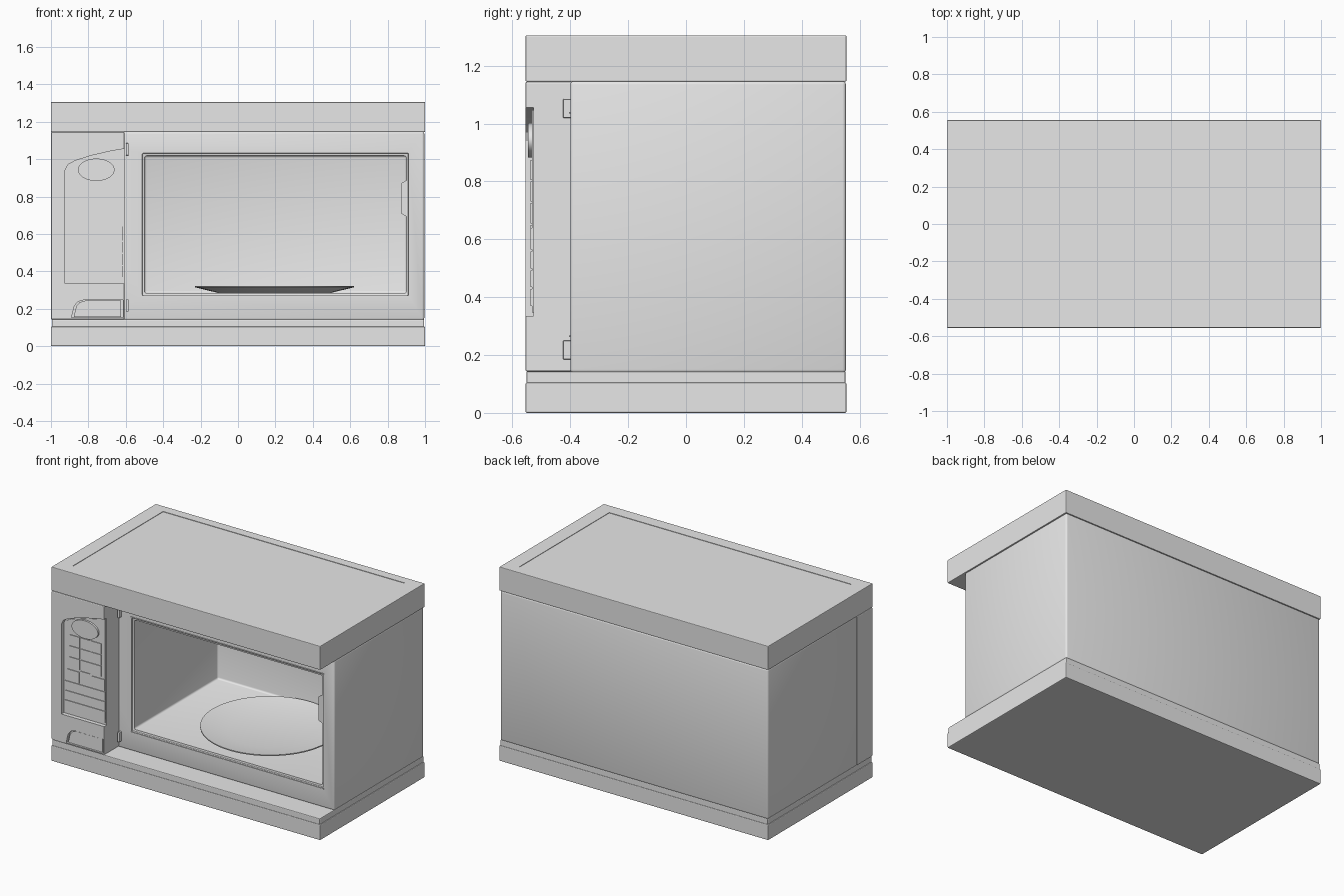
import bpy, bmesh, math
from mathutils import Vector

if "Cube" in bpy.data.objects:
    bpy.data.objects.remove(bpy.data.objects["Cube"], do_unlink=True)

gray = bpy.data.materials.new("light gray")
gray.use_nodes = True
gray.diffuse_color = (0.8, 0.8, 0.8, 1)
gray.node_tree.nodes["Principled BSDF"].inputs["Base Color"].default_value = (0.8, 0.8, 0.8, 1)


def finish(name, bm):
    bmesh.ops.recalc_face_normals(bm, faces=bm.faces)
    mesh = bpy.data.meshes.new(name)
    bm.to_mesh(mesh)
    bm.free()
    mesh.materials.append(gray)
    ob = bpy.data.objects.new(name, mesh)
    bpy.context.collection.objects.link(ob)
    return ob


def box(name, x, y, z, bevel=0.0, segments=2):
    """Box from (min, max) pairs with optionally rounded edges."""
    bm = bmesh.new()
    bmesh.ops.create_cube(bm, size=1)
    for v in bm.verts:
        v.co = [r[0] if c < 0 else r[1] for c, r in zip(v.co, (x, y, z))]
    if bevel:
        bmesh.ops.bevel(bm, geom=bm.edges[:], offset=bevel, segments=segments,
                        profile=0.5, affect='EDGES')
    return finish(name, bm)


def prism(name, outline, y0, y1):
    """Extrude an (x, z) outline along y."""
    bm = bmesh.new()
    face = bm.faces.new([bm.verts.new((x, y0, z)) for x, z in outline])
    out = bmesh.ops.extrude_face_region(bm, geom=[face])
    moved = [g for g in out["geom"] if isinstance(g, bmesh.types.BMVert)]
    bmesh.ops.translate(bm, vec=(0, y1 - y0, 0), verts=moved)
    return finish(name, bm)


def cut(target, cutter):
    cutter.hide_render = True
    mod = target.modifiers.new("cut", 'BOOLEAN')
    mod.operation = 'DIFFERENCE'
    mod.solver = 'EXACT'
    mod.object = cutter
    bpy.context.view_layer.objects.active = target
    bpy.ops.object.modifier_apply(modifier=mod.name)
    bpy.data.objects.remove(cutter, do_unlink=True)


def smooth(ob):
    bpy.ops.object.select_all(action='DESELECT')
    ob.select_set(True)
    bpy.context.view_layer.objects.active = ob
    bpy.ops.object.shade_smooth_by_angle(angle=math.radians(35))


FRONT, BACK, BODY_FRONT = -0.555, 0.555, -0.4

# Base and plinth strips
box("base_slab", (-1, 1), (FRONT, BACK), (0, 0.105), 0.005)
box("plinth_strip", (-0.995, 0.995), (FRONT + 0.003, BACK - 0.003), (0.1, 0.143), 0.005)

# Top slab with a slightly sunk panel
top = box("top_slab", (-1, 1), (FRONT, BACK), (1.145, 1.305), 0.004)
cut(top, box("top_cutter", (-0.9, 0.9), (-0.47, 0.49), (1.302, 1.4)))

# Main housing with the cooking cavity
housing = box("housing", (-0.996, 0.996), (BODY_FRONT, BACK - 0.002), (0.138, 1.147), 0.012, 3)
cut(housing, box("frame_cutter", (-0.512, 0.912), (-0.5, BODY_FRONT + 0.012), (0.27, 1.032), 0.006))
cut(housing, box("cavity_cutter", (-0.5, 0.9), (-0.5, 0.5), (0.283, 1.018), 0.012, 3))
smooth(housing)

# Thin ribs above and below the opening
for name, z in (("upper_rib", 1.035), ("lower_rib", 0.262)):
    box(name, (-0.52, 0.92), (BODY_FRONT - 0.004, BODY_FRONT + 0.004), (z, z + 0.006))

# Latch plate at the side of the opening
prism("latch_plate", [(0.905, 0.69), (0.872, 0.71), (0.872, 0.87), (0.905, 0.89)],
      BODY_FRONT + 0.012, BODY_FRONT + 0.021)

# Control panel block with a recess that is open to the door side
panel = box("control_panel", (-1, -0.607), (FRONT, BODY_FRONT + 0.01), (0.143, 1.145), 0.006)
recess = [(-0.925, 0.335), (-0.58, 0.335), (-0.58, 1.06), (-0.68, 1.043),
          (-0.78, 1.02), (-0.87, 0.992), (-0.91, 0.97), (-0.925, 0.94)]
cut(panel, prism("recess_cutter", recess, -0.65, -0.528))

# Release button sits in a rounded pocket
pocket = [(-0.89, 0.152), (-0.615, 0.152), (-0.615, 0.248), (-0.82, 0.248),
          (-0.855, 0.238), (-0.875, 0.215)]
center = Vector((-0.745, 0.198))
cut(panel, prism("pocket_cutter", pocket, -0.65, -0.535))
button = [center + (Vector(p) - center) * 0.92 for p in pocket]
prism("release_button", button, FRONT + 0.006, -0.53)

# Recess insert with a shallow border gap
insert_center = Vector((-0.755, 0.69))
insert = [insert_center + (Vector((min(p[0], -0.612), p[1])) - insert_center) * 0.965 for p in recess]
prism("panel_insert", insert, -0.532, -0.52)

# Oval display
oval = [(-0.758 + 0.098 * math.cos(a), 0.943 + 0.06 * math.sin(a))
        for a in (math.tau * i / 40 for i in range(40))]
smooth(prism("oval_display", oval, -0.546, -0.525))

# Keypad, three columns by three rows plus one lower key
KEY_Y = (-0.537, -0.528)
for row in range(3):
    for col in range(3):
        x, z = -0.878 + col * 0.08, 0.805 - row * 0.075
        box(f"key_{row}_{col}", (x, x + 0.075), KEY_Y, (z, z + 0.07))
box("key_low", (-0.798, -0.723), KEY_Y, (0.585, 0.65))

# Function keys and strips below the keypad
for name, x0, x1 in (("left_function_key", -0.895, -0.805), ("right_function_key", -0.715, -0.618)):
    box(name, (x0, x1), KEY_Y, (0.565, 0.64))
for i, z in enumerate((0.5, 0.435, 0.37)):
    box(f"function_strip_{i}", (-0.912, -0.614), KEY_Y, (z, z + 0.058))

# Hinge pins beside the panel
for name, z in (("upper_hinge", 1.02), ("lower_hinge", 0.185)):
    box(name, (-0.6, -0.585), (BODY_FRONT - 0.025, BODY_FRONT + 0.005), (z, z + 0.065), 0.003)

# Turntable dish, turned from a profile
bm = bmesh.new()
profile = [(0, 0.292), (0.26, 0.292), (0.425, 0.322), (0.425, 0.315), (0.3, 0.284), (0, 0.284)]
verts = [bm.verts.new((r, 0, z)) for r, z in profile]
edges = [bm.edges.new(pair) for pair in zip(verts, verts[1:])]
bmesh.ops.spin(bm, geom=verts + edges, cent=(0, 0, 0), axis=(0, 0, 1),
               angle=math.tau, steps=56, use_merge=True)
bmesh.ops.remove_doubles(bm, verts=bm.verts, dist=0.0005)
dish = finish("turntable_dish", bm)
dish.location = (0.195, 0.06, 0)
smooth(dish)
